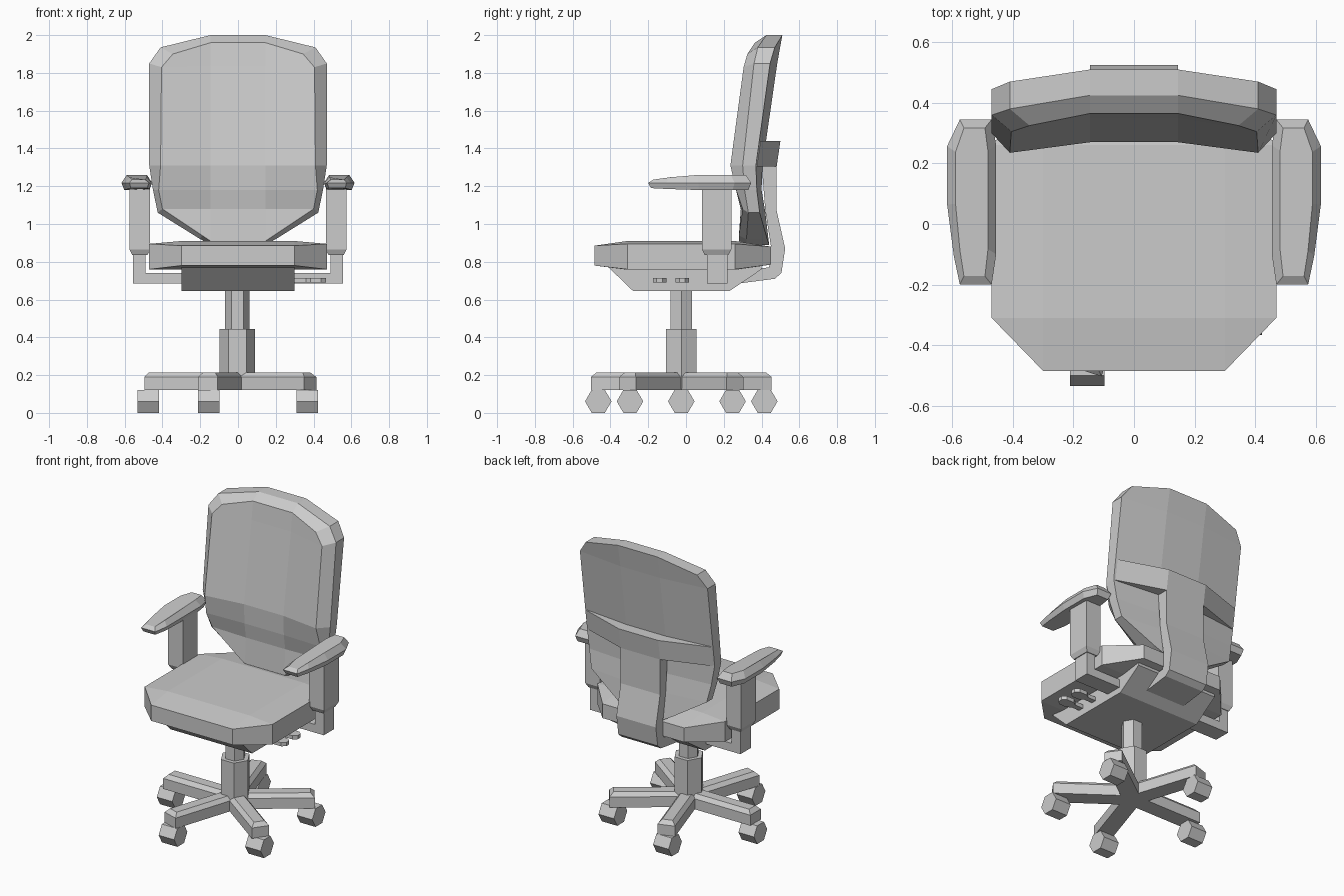
import bpy, bmesh, math
from mathutils import Matrix

if "Cube" in bpy.data.objects:
    bpy.data.objects.remove(bpy.data.objects["Cube"])


def finish(bm, name):
    bmesh.ops.recalc_face_normals(bm, faces=bm.faces[:])
    me = bpy.data.meshes.new(name)
    bm.to_mesh(me)
    bm.free()
    ob = bpy.data.objects.new(name, me)
    bpy.context.collection.objects.link(ob)
    return ob


def loft(name, rings):
    """Closed solid through a list of rings with equal point counts."""
    bm = bmesh.new()
    vs = [[bm.verts.new(p) for p in r] for r in rings]
    n = len(rings[0])
    for a, b in zip(vs, vs[1:]):
        for i in range(n):
            j = (i + 1) % n
            bm.faces.new((a[i], a[j], b[j], b[i]))
    bm.faces.new(vs[0])
    bm.faces.new(vs[-1])
    return finish(bm, name)


def prism(name, pts, axis, lo, hi):
    """Extrude a 2D profile along x, y or z."""
    place = {'x': lambda p, d: (d, p[0], p[1]),
             'y': lambda p, d: (p[0], d, p[1]),
             'z': lambda p, d: (p[0], p[1], d)}[axis]
    return loft(name, [[place(p, d) for p in pts] for d in (lo, hi)])


def rect(x0, x1, y0, y1, z):
    return [(x0, y0, z), (x1, y0, z), (x1, y1, z), (x0, y1, z)]


def hexagon(cx, cy, r):
    return [(cx + r * math.cos(math.radians(60 * i)),
             cy + r * math.sin(math.radians(60 * i))) for i in range(6)]


# Seat cushion: crowned octagon
bm = bmesh.new()
for s in (-1, 1):
    for x, y, z in [(.30, -.485, .78), (.30, -.485, .885), (.47, -.31, .76), (.47, -.31, .895),
                    (.47, .26, .76), (.47, .26, .895), (.30, .45, .785), (.30, .45, .88),
                    (.30, -.31, .91), (.30, .26, .91), (.30, -.31, .758), (.30, .26, .758)]:
        bm.verts.new((s * x, y, z))
bmesh.ops.convex_hull(bm, input=bm.verts[:])
bmesh.ops.dissolve_limit(bm, angle_limit=.01, verts=bm.verts[:], edges=bm.edges[:])
finish(bm, "seat")

# Tilt mechanism under the seat
prism("mechanism", [(-.42, .78), (-.28, .645), (.23, .645), (.40, .76), (.40, .78)], 'x', -.30, .30)

# Backrest: rows of (side z, side x, side y, middle z, middle y)
FRONT = [(.94, .19, .28, .91, .28), (1.08, .40, .30, 1.08, .29), (1.18, .42, .265, 1.18, .275),
         (1.31, .41, .235, 1.31, .27), (1.83, .405, .305, 1.84, .35), (1.90, .345, .325, 1.96, .365)]
RIM = [(.92, .20, .32, .89, .32), (1.06, .425, .33, 1.06, .33), (1.18, .45, .31, 1.18, .31),
       (1.31, .47, .30, 1.31, .30), (1.85, .47, .36, 1.85, .36), (1.935, .41, .38, 2.0, .425)]
REAR = [(.92, .20, .43, .89, .44), (1.06, .425, .39, 1.06, .42), (1.18, .45, .375, 1.18, .40),
        (1.31, .47, .37, 1.31, .405), (1.85, .47, .445, 1.85, .483), (1.935, .41, .47, 2.0, .51)]
MID = .145
bm = bmesh.new()


def grid(rows, border_only=False):
    g = []
    for k, (zs, xs, ys, zm, ym) in enumerate(rows):
        line = []
        for c, p in enumerate([(-xs, ys, zs), (-MID, ym, zm), (MID, ym, zm), (xs, ys, zs)]):
            inner = c in (1, 2) and 0 < k < len(rows) - 1
            line.append(None if border_only and inner else bm.verts.new(p))
        g.append(line)
    return g


def border(g):
    return g[0][:] + [r[3] for r in g[1:-1]] + g[-1][::-1] + [r[0] for r in g[-2:0:-1]]


front, rim, rear = grid(FRONT), grid(RIM, True), grid(REAR)
for g in (front, rear):
    for a, b in zip(g, g[1:]):
        for c in range(3):
            bm.faces.new((a[c], a[c + 1], b[c + 1], b[c]))
loops = [border(g) for g in (front, rim, rear)]
for a, b in zip(loops, loops[1:]):
    for i in range(len(a)):
        j = (i + 1) % len(a)
        bm.faces.new((a[i], a[j], b[j], b[i]))
finish(bm, "backrest")

# Crossbar and spine behind the backrest
loft("back_crossbar", [[(-.46, .375 + d, z), (-MID, .48 + d, z), (MID, .48 + d, z), (.46, .375 + d, z),
                        (.44, .35 + d, z), (MID, .38 + d, z), (-MID, .38 + d, z), (-.44, .35 + d, z)]
                       for z, d in ((1.305, 0), (1.44, .02))])
prism("back_spine", [(.48, 1.32), (.48, 1.07), (.525, .87), (.505, .74), (.47, .71), (.24, .68),
                     (.24, .75), (.44, .77), (.45, .88), (.42, 1.07), (.40, 1.32)], 'x', -MID, MID)

# Armrests, both sides
PAD = [(.575, .345), (.47, .345), (.455, .26), (.455, -.10), (.47, -.20),
       (.575, -.20), (.595, -.105), (.617, .065), (.617, .257)]


def pad_ring(s, k, drop, z):
    ring = []
    for x, y in PAD:
        droop = drop * max(0, -y) / .2
        ring.append((s * (.535 + (x - .535) * k), .07 + (y - .07) * (1 - (1 - k) * .3), z - droop))
    return ring


for s, side in ((-1, "left"), (1, "right")):
    prism("arm_bracket_" + side, [(s * .29, .685), (s * .555, .685), (s * .555, .85),
                                  (s * .49, .85), (s * .49, .74), (s * .29, .74)], 'y', .11, .22)
    loft("arm_post_" + side, [rect(s * .48, s * .56, .10, .225, .835), rect(s * .465, s * .575, .085, .24, .865),
                              rect(s * .465, s * .575, .085, .24, 1.20)])
    loft("arm_pad_" + side, [pad_ring(s, .82, -.01, 1.18), pad_ring(s, 1, 0, 1.218),
                             pad_ring(s, .66, .025, 1.26)])

# Control levers on the right
for i, y in enumerate((-.14, -.02)):
    prism("lever_%d" % (i + 1), [(.28, y - .018), (.36, y - .018), (.385, y - .036), (.44, y - .036),
                                 (.465, y - .015), (.465, y + .015), (.44, y + .036), (.385, y + .036),
                                 (.36, y + .018), (.28, y + .018)], 'z', .69, .715)

# Gas lift column
CX, CY = -.01, -.025
prism("column_lower", hexagon(-.003, CY, .094), 'z', .13, .445)
prism("column_upper", hexagon(-.003, CY, .065), 'z', .43, .66)

# Five-star base with casters
for i in range(5):
    a = math.radians(180 + 72 * i)
    leg = loft("base_leg_%d" % (i + 1), [rect(0, .485, -.055, .055, .12), rect(0, .485, -.055, .055, .19),
                                         rect(0, .46, -.033, .033, .215)])
    leg.data.transform(Matrix.Translation((CX, CY, 0)) @ Matrix.Rotation(a, 4, 'Z'))
    x, y = CX + .465 * math.cos(a), CY + .462 * math.sin(a)
    prism("caster_%d" % (i + 1), hexagon(y, .061, .07), 'x', x - .057, x + .057)
